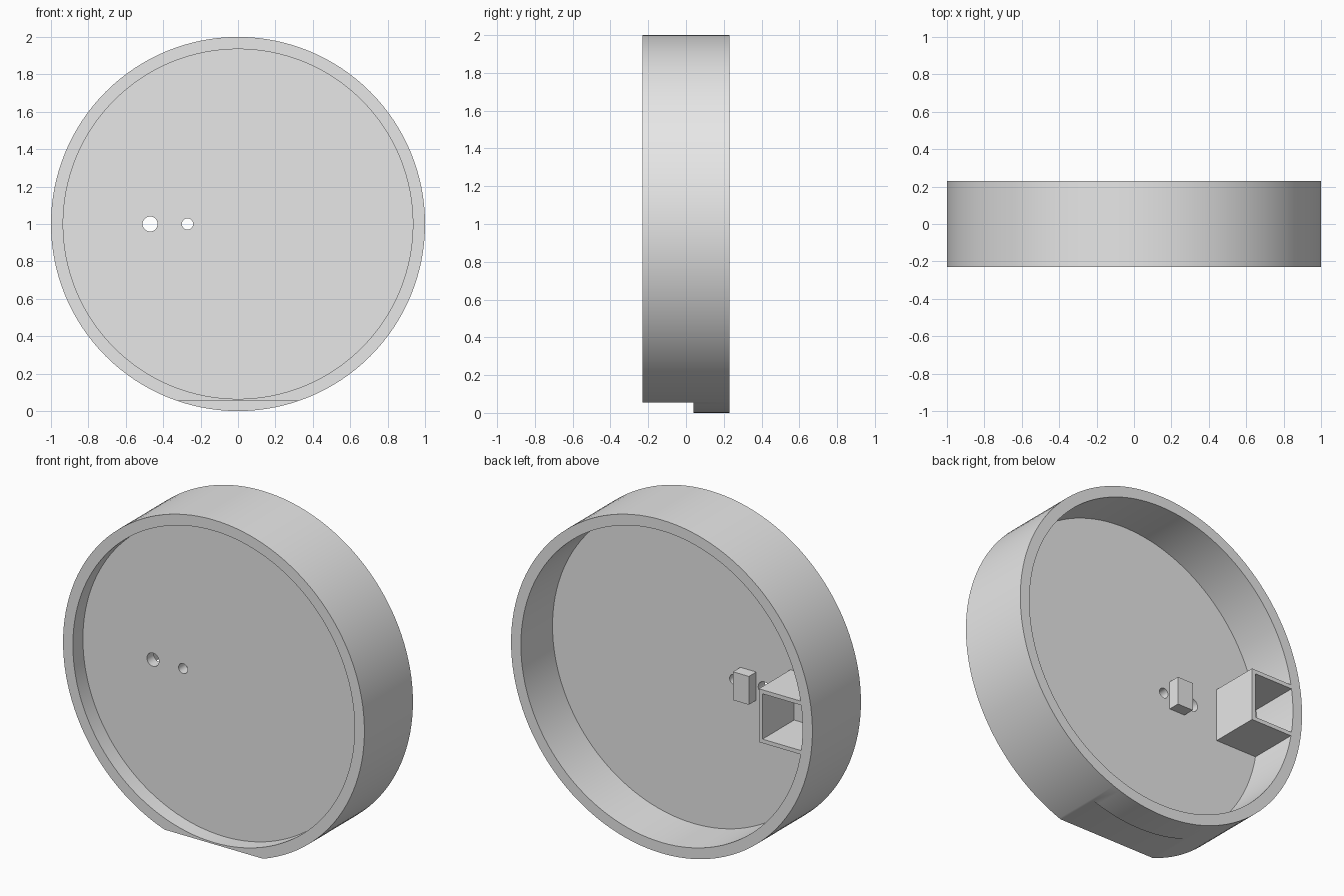
import bpy
import bmesh
import math
from mathutils import Matrix, Vector

cube = bpy.data.objects.get("Cube")
if cube:
    bpy.data.objects.remove(cube, do_unlink=True)

# Main dimensions
RADIUS, WALL, HALF = 1.0, 0.065, 0.23
PLATE_FRONT, PLATE_BACK = -0.135, -0.07
CENTRE = 1.0

grey = bpy.data.materials.new("light_grey")
grey.use_nodes = True
grey.diffuse_color = (0.8, 0.8, 0.8, 1)
grey.node_tree.nodes["Principled BSDF"].inputs["Base Color"].default_value = (0.8, 0.8, 0.8, 1)


def make_object(name, bm):
    bmesh.ops.recalc_face_normals(bm, faces=bm.faces)
    mesh = bpy.data.meshes.new(name)
    bm.to_mesh(mesh)
    bm.free()
    mesh.materials.append(grey)
    obj = bpy.data.objects.new(name, mesh)
    bpy.context.collection.objects.link(obj)
    return obj


def disc(name, radius, y0, y1, x=0.0, sides=128):
    """Cylinder lying along y, at the height of the centre."""
    bm = bmesh.new()
    place = Matrix.Translation((x, (y0 + y1) / 2, CENTRE)) @ Matrix.Rotation(math.pi / 2, 4, 'X')
    bmesh.ops.create_cone(bm, cap_ends=True, segments=sides, radius1=radius,
                          radius2=radius, depth=y1 - y0, matrix=place)
    return make_object(name, bm)


def prism(name, outline, y0, y1):
    """Outline of (x, z) points extruded along y."""
    bm = bmesh.new()
    face = bm.faces.new([bm.verts.new((x, y0, z)) for x, z in outline])
    result = bmesh.ops.extrude_face_region(bm, geom=[face])
    moved = [v for v in result["geom"] if isinstance(v, bmesh.types.BMVert)]
    bmesh.ops.translate(bm, verts=moved, vec=Vector((0, y1 - y0, 0)))
    return make_object(name, bm)


def box(name, x0, x1, y0, y1, z0, z1):
    return prism(name, [(x0, z0), (x1, z0), (x1, z1), (x0, z1)], y0, y1)


def combine(target, tool, operation):
    tool.hide_render = True
    mod = target.modifiers.new(operation.lower(), 'BOOLEAN')
    mod.operation = operation
    mod.solver = 'EXACT'
    mod.object = tool
    bpy.context.view_layer.objects.active = target
    bpy.ops.object.modifier_apply(modifier=mod.name)
    bpy.data.objects.remove(tool, do_unlink=True)


# Round case with a recess on both sides of the dividing plate
case = disc("round_case", RADIUS, -HALF, HALF)
inner = RADIUS - WALL
combine(case, disc("front_recess", inner, -HALF - 0.1, PLATE_FRONT), 'DIFFERENCE')
combine(case, disc("back_recess", inner, PLATE_BACK, HALF + 0.1), 'DIFFERENCE')

# Two holes through the plate
for x, radius in ((-0.47, 0.04), (-0.27, 0.03)):
    combine(case, disc("hole", radius, -0.2, 0.0, x, 32), 'DIFFERENCE')

# Flat foot cut under the front part of the rim
combine(case, box("foot_cut", -0.6, 0.6, -0.5, 0.04, -0.2, 0.055), 'DIFFERENCE')

# Three-walled pocket against the rim
x_in, x_rim, half_z, thick = -0.645, -0.955, 0.16, 0.024
top, bottom = CENTRE + half_z, CENTRE - half_z
pocket = prism("rim_pocket", [
    (x_rim, top), (x_in, top), (x_in, bottom), (x_rim, bottom),
    (x_rim, bottom + thick), (x_in - thick, bottom + thick),
    (x_in - thick, top - thick), (x_rim, top - thick)], PLATE_BACK - 0.03, HALF)
combine(case, pocket, 'UNION')

# Small block between the holes
block = box("small_block", -0.417, -0.312, PLATE_BACK - 0.02, 0.0,
            CENTRE - 0.085, CENTRE + 0.085)

# Smooth walls, sharp edges
bpy.ops.object.select_all(action='DESELECT')
case.select_set(True)
bpy.context.view_layer.objects.active = case
bpy.ops.object.shade_smooth_by_angle(angle=math.radians(30))
